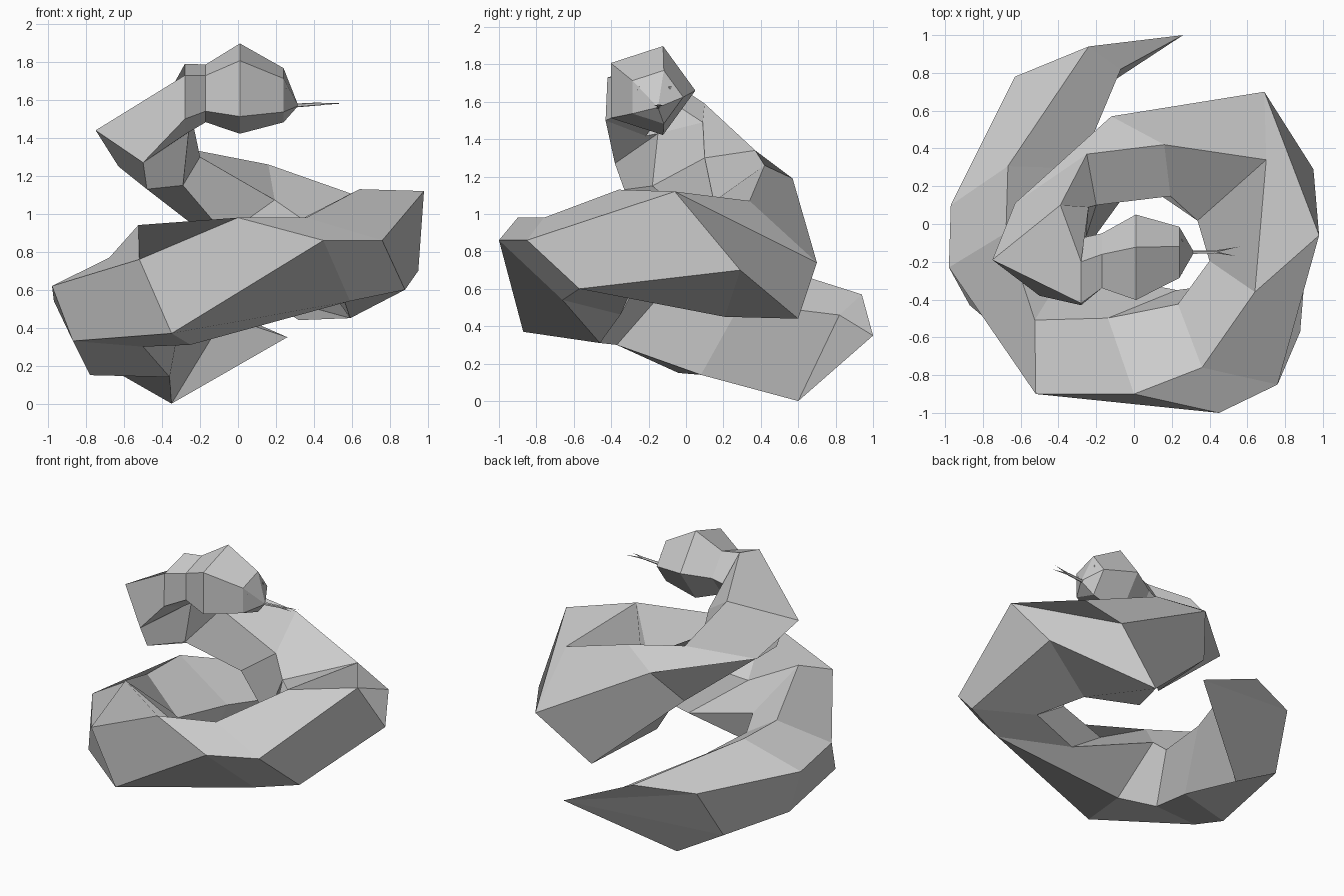
import bpy, bmesh, math
from mathutils import Vector

PHI = (1 + math.sqrt(5)) / 2


def complete(section):
    """Three neighbouring corners fix a five-sided section; one point is a tip."""
    p = [Vector(c) for c in section]
    if len(p) == 1:
        return p * 5
    if len(p) == 3:
        p += [p[0] + PHI * (p[2] - p[1]), p[2] + PHI * (p[0] - p[1])]
    return p


def pentagon(x, y, z, r):
    """Upright five-sided section facing +x, first corner on top."""
    return [(x, y - r * math.cos(math.radians(a)), z + r * math.sin(math.radians(a)))
            for a in (108, 36, -36, -108, -180)]


def loft(name, sections):
    """Join successive sections into a closed faceted tube."""
    bm = bmesh.new()
    rings = [[bm.verts.new(p) for p in complete(s)] for s in sections]
    for a, b in zip(rings, rings[1:]):
        for k in range(5):
            n = (k + 1) % 5
            bm.faces.new((a[k], a[n], b[n], b[k]))
    bm.faces.new(rings[0])
    bm.faces.new(rings[-1])
    bmesh.ops.remove_doubles(bm, verts=bm.verts, dist=0.0005)
    bmesh.ops.recalc_face_normals(bm, faces=bm.faces)
    me = bpy.data.meshes.new(name)
    bm.to_mesh(me)
    bm.free()
    ob = bpy.data.objects.new(name, me)
    bpy.context.collection.objects.link(ob)
    return ob


# Coil sections from the tail tip round to the back
coil = [
    [(0.26, 1.00, 0.35)],
    [(-0.63, 0.78, 0.55), (-0.70, 0.58, 0.20), (-0.35, 0.60, 0.00),
     (-0.07, 0.82, 0.46), (-0.24, 0.94, 0.57)],
    [(-0.97, 0.10, 0.54), (-0.78, -0.04, 0.15), (-0.36, 0.08, 0.14)],
    [(-0.98, -0.23, 0.62), (-0.87, -0.43, 0.33), (-0.50, -0.37, 0.30)],
    [(-0.52, -0.90, 0.76), (-0.35, -0.87, 0.37), (-0.25, -0.46, 0.31)],
    [(0.00, -0.90, 0.98), (0.45, -1.00, 0.86), (0.59, -0.66, 0.54)],
    [(0.36, -0.76, 0.98), (0.76, -0.85, 0.86), (0.88, -0.57, 0.60)],
    [(0.64, -0.36, 1.13), (0.98, -0.06, 1.12), (0.95, 0.29, 0.70)],
    [(0.70, 0.34, 1.07), (0.69, 0.70, 0.74), (0.32, 0.60, 0.44)],
]

# Neck sections rising over the coil to the head
neck = [
    [(0.16, 0.42, 1.26), (-0.12, 0.57, 1.19), (-0.26, 0.39, 0.96)],
    [(-0.25, 0.37, 1.34), (-0.63, 0.11, 1.25), (-0.48, -0.33, 1.13),
     (-0.29, -0.18, 1.15), (-0.20, 0.10, 1.30)],
    [(-0.39, 0.10, 1.59), (-0.75, -0.19, 1.44), (-0.50, -0.38, 1.27),
     (-0.26, -0.15, 1.43), (-0.24, 0.09, 1.49)],
    [(-0.28, -0.20, 1.79), (-0.28, -0.42, 1.73), (-0.28, -0.43, 1.50)],
    pentagon(-0.17, -0.21, 1.635, 0.16),
]
loft("coiled_body", coil + neck)

# Faceted head pointing to +x
loft("head", [
    pentagon(-0.17, -0.21, 1.635, 0.16),
    pentagon(0.01, -0.20, 1.66, 0.25),
    pentagon(0.24, -0.165, 1.625, 0.15),
    [(0.318, -0.15, 1.57)],
])

# Small eyes on the front of the snout
for side, y in (("left", -0.09), ("right", -0.25)):
    bpy.ops.mesh.primitive_ico_sphere_add(subdivisions=1, radius=0.022, location=(0.24, y, 1.67))
    bpy.context.object.name = "eye_" + side

# Forked tongue
loft("tongue", [pentagon(0.29, -0.15, 1.57, 0.011), pentagon(0.44, -0.148, 1.58, 0.008)])
for side, y, x in (("left", -0.12, 0.56), ("right", -0.17, 0.54)):
    loft("tongue_tip_" + side, [pentagon(0.42, -0.148, 1.579, 0.007), [(x, y, 1.582)]])
